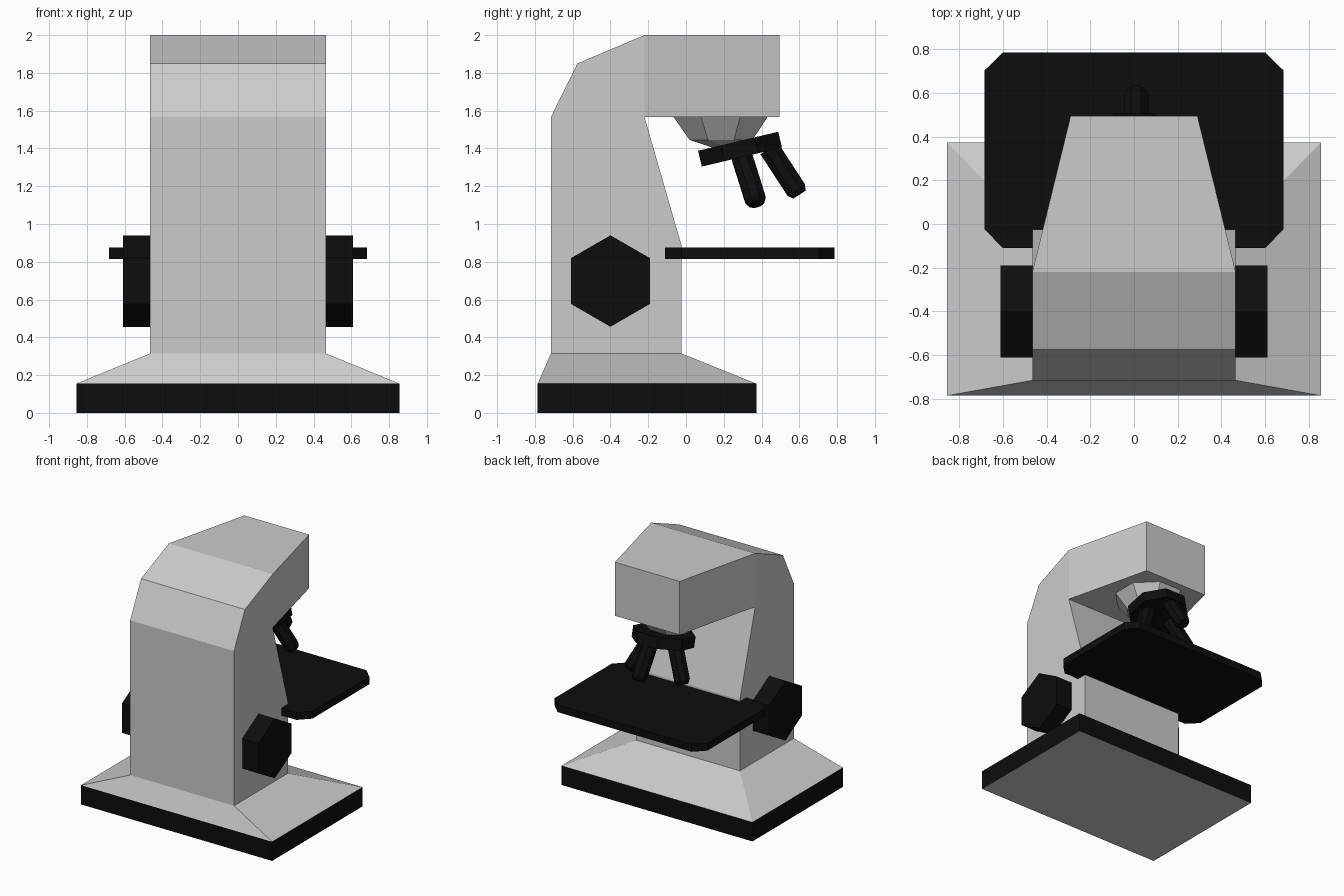
import bpy, bmesh, math
from mathutils import Vector

if "Cube" in bpy.data.objects:
    bpy.data.objects.remove(bpy.data.objects["Cube"])

black = bpy.data.materials.new("black")
black.diffuse_color = (0.004, 0.004, 0.004, 1)
black.use_nodes = True
black.node_tree.nodes["Principled BSDF"].inputs["Base Color"].default_value = black.diffuse_color


def finish(name, bm, mat=None):
    bmesh.ops.recalc_face_normals(bm, faces=bm.faces)
    me = bpy.data.meshes.new(name)
    bm.to_mesh(me)
    bm.free()
    ob = bpy.data.objects.new(name, me)
    bpy.context.collection.objects.link(ob)
    if mat:
        me.materials.append(mat)
    return ob


def loft_bm(rings, caps=True):
    bm = bmesh.new()
    vs = [[bm.verts.new(p) for p in r] for r in rings]
    n = len(vs[0])
    for a, b in zip(vs, vs[1:]):
        for i in range(n):
            j = (i + 1) % n
            bm.faces.new((a[i], a[j], b[j], b[i]))
    if caps:
        bm.faces.new(vs[0])
        bm.faces.new(vs[-1])
    return bm


def ring(center, axis, r, n=8, phase=0.5):
    q = Vector((0, 0, -1)).rotation_difference(Vector(axis).normalized())
    angles = [2 * math.pi * (i + phase) / n for i in range(n)]
    return [Vector(center) + q @ Vector((r * math.cos(a), r * math.sin(a), 0)) for a in angles]


def rect(x, y0, y1, z):
    return [(-x, y0, z), (x, y0, z), (x, y1, z), (-x, y1, z)]


# base: black band with a grey sole underneath
BX, BY0, BY1, BZ = 0.855, -0.785, 0.372, 0.155
finish("base_band", loft_bm([rect(BX, BY0, BY1, 0), rect(BX, BY0, BY1, BZ)], False), black)
sole = bmesh.new()
sole.faces.new([sole.verts.new(p) for p in reversed(rect(BX, BY0, BY1, 0))])
finish("base_sole", sole)
bpy.data.objects["base_sole"].data.flip_normals() if bpy.data.objects["base_sole"].data.polygons[0].normal.z > 0 else None

# body: extruded side profile, head pulled out and tapered, foot flared onto the base
W = 0.465
profile = [(-0.715, 0.315), (-0.025, 0.315), (-0.025, 0.89), (-0.22, 1.567),
           (-0.22, 2.0), (-0.575, 1.85), (-0.715, 1.567)]
bm = loft_bm([[(x, y, z) for y, z in profile] for x in (-W, W)])


def pull(test):
    face = next(f for f in bm.faces if all(test(v.co) for v in f.verts))
    return bmesh.ops.extrude_discrete_faces(bm, faces=[face])["faces"][0]


head = pull(lambda c: abs(c.y + 0.22) < 1e-4)
for v in head.verts:
    v.co.x *= 0.29 / W
    v.co.y = 0.495
foot = pull(lambda c: abs(c.z - 0.315) < 1e-4)
for v in foot.verts:
    v.co = (math.copysign(BX, v.co.x), BY0 if v.co.y < -0.4 else BY1, BZ)
bmesh.ops.delete(bm, geom=[foot], context='FACES_ONLY')
finish("body_arm", bm)

# focus knobs
for side, s in (("left", -1), ("right", 1)):
    hexagon = [(-0.40 + 0.242 * math.sin(i * math.pi / 3), 0.698 + 0.242 * math.cos(i * math.pi / 3))
               for i in range(6)]
    finish("focus_knob_" + side,
           loft_bm([[(s * x, y, z) for y, z in hexagon] for x in (0.45, 0.61)]), black)

# stage with clipped corners
outline = [(0.60, -0.11), (0.683, -0.025), (0.683, 0.703), (0.60, 0.785)]
outline += [(-x, y) for x, y in reversed(outline)]
finish("stage", loft_bm([[(x, y, z) for x, y in outline] for z in (0.815, 0.875)]), black)

# turret mount, tilted turret disc
tilt = Vector((0, 0.23, -0.97)).normalized()
down = (0, 0, -1)
finish("turret_mount", loft_bm([ring((0, 0.183, 1.567), down, 0.27),
                                ring((0, 0.185, 1.445), down, 0.18),
                                ring((0, 0.24, 1.415), tilt, 0.085)]))
top = Vector((0, 0.276, 1.438))
finish("turret_disc", loft_bm([ring(top, tilt, 0.236), ring(top + tilt * 0.086, tilt, 0.236)]), black)

# objectives splayed out of the turret
objectives = {"middle": ((0.01, 0.44, 1.40), (0.01, 0.60, 1.155)),
              "right": ((0.11, 0.295, 1.36), (0.235, 0.375, 1.105)),
              "left": ((-0.11, 0.295, 1.36), (-0.235, 0.375, 1.105))}
for side, (a, b) in objectives.items():
    a, b = Vector(a), Vector(b)
    d = (b - a).normalized()
    finish("objective_" + side,
           loft_bm([ring(a, d, 0.06), ring(b - d * 0.03, d, 0.06), ring(b, d, 0.042)]), black)
